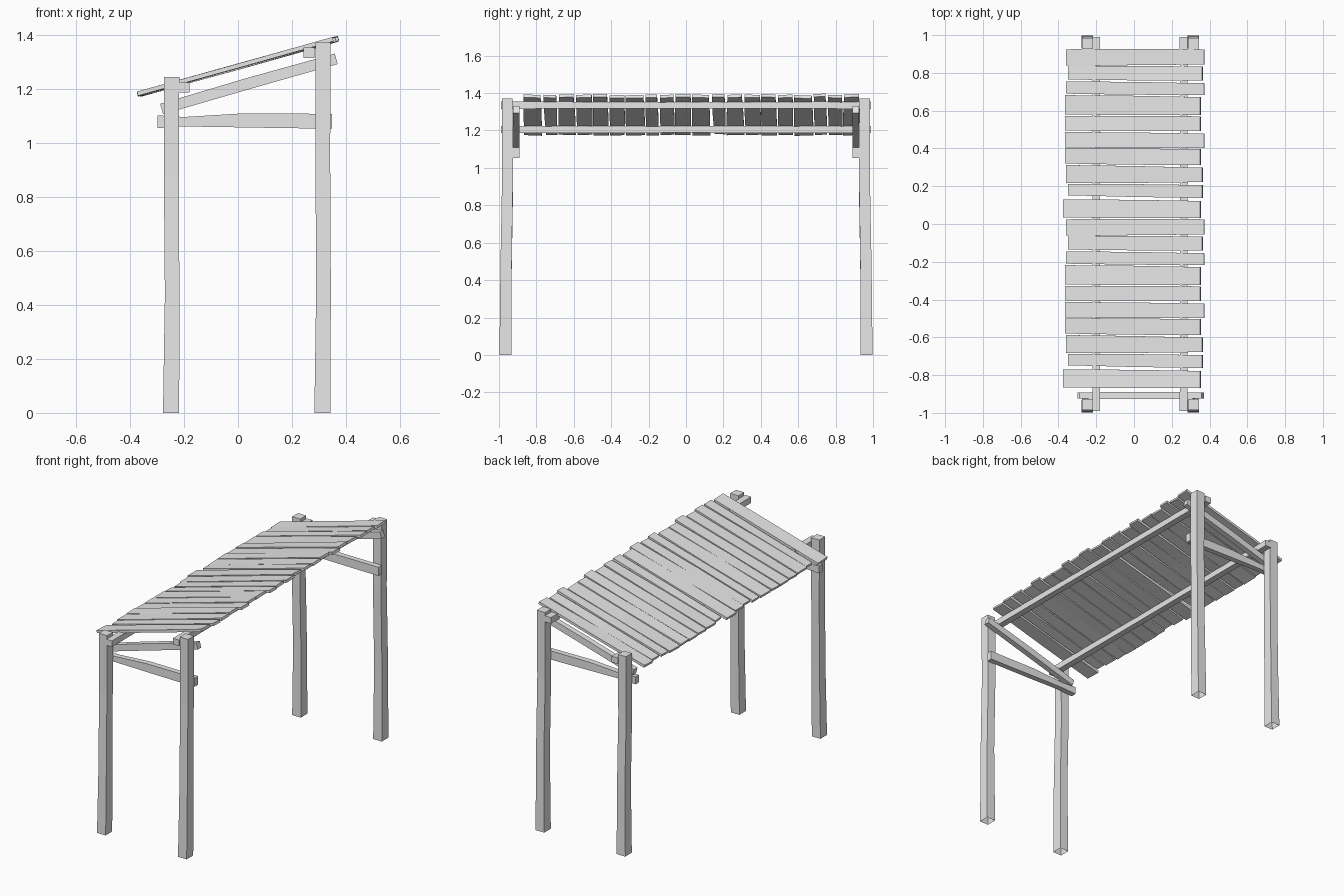
import bpy
import bmesh
import random
from mathutils import Vector

random.seed(4)
if "Cube" in bpy.data.objects:
    bpy.data.objects.remove(bpy.data.objects["Cube"], do_unlink=True)

wood = bpy.data.materials.new("grey wood")
wood.use_nodes = True
wood.diffuse_color = (0.8, 0.8, 0.8, 1)
wood.node_tree.nodes["Principled BSDF"].inputs["Base Color"].default_value = (0.8, 0.8, 0.8, 1)

X, Y, Z = Vector((1, 0, 0)), Vector((0, 1, 0)), Vector((0, 0, 1))


def loft(name, rings, cap_start=True):
    """Skin a row of four-cornered rings into one flat-faced timber."""
    bm = bmesh.new()
    rows = [[bm.verts.new(p) for p in ring] for ring in rings]
    for a, b in zip(rows, rows[1:]):
        for i in range(4):
            j = (i + 1) % 4
            bm.faces.new((a[i], a[j], b[j], b[i]))
    if cap_start:
        bm.faces.new(rows[0][::-1])
    bm.faces.new(rows[-1])
    bmesh.ops.recalc_face_normals(bm, faces=bm.faces[:])
    mesh = bpy.data.meshes.new(name)
    bm.to_mesh(mesh)
    bm.free()
    mesh.materials.append(wood)
    obj = bpy.data.objects.new(name, mesh)
    bpy.context.collection.objects.link(obj)


def timber(name, stations, u, v, cap_start=True):
    """Rough beam through stations of (centre, size along u, size along v)."""
    rings = []
    for centre, du, dv in stations:
        c = Vector(centre)
        rings.append([c + u * (du / 2 * su) + v * (dv / 2 * sv)
                      for su, sv in ((-1, -1), (1, -1), (1, 1), (-1, 1))])
    loft(name, rings, cap_start)


# Four slightly crooked posts, the left pair taller
for side, x, top in (("right", -0.248, 1.245), ("left", 0.313, 1.372)):
    for end, s in (("front", -1), ("back", 1)):
        timber(f"{end}_{side}_post", [
            ((x, s * 0.965, 0), 0.06, 0.065),
            ((x + 0.004, s * 0.962, top * 0.35), 0.054, 0.06),
            ((x + 0.001, s * 0.954, top * 0.7), 0.055, 0.058),
            ((x + 0.002, s * 0.956, top), 0.057, 0.058)], X, Y, cap_start=False)

# Long rails beneath the roof
for side, x, z in (("right", -0.2, 1.206), ("left", 0.263, 1.335)):
    timber(f"{side}_rail", [((x, -0.99, z), 0.042, 0.038),
                            ((x, 0, z), 0.038, 0.036),
                            ((x, 0.99, z), 0.042, 0.038)], X, Z)

# Sloping rafter and level brace at each end
for end, s in (("front", -1), ("back", 1)):
    y = s * 0.908
    slant = Vector((-0.28, 0, 1)).normalized()
    timber(f"{end}_rafter", [((-0.283, y, 1.126), 0.034, 0.04),
                             ((0.04, y, 1.221), 0.036, 0.042),
                             ((0.364, y, 1.312), 0.034, 0.04)], Y, slant)
    timber(f"{end}_brace", [((-0.298, y, 1.079), 0.034, 0.047),
                            ((-0.2, y, 1.079), 0.034, 0.035),
                            ((0.02, y, 1.084), 0.036, 0.052),
                            ((0.2, y, 1.082), 0.034, 0.054),
                            ((0.348, y, 1.081), 0.034, 0.054)], Y, Z)

# Roof slats: x ends, then y edges at the low end and at the high end
SLATS = [
    (-0.36, 0.37, 0.84, 0.925, 0.845, 0.925),
    (-0.35, 0.36, 0.765, 0.838, 0.76, 0.833),
    (-0.36, 0.37, 0.69, 0.755, 0.683, 0.745),
    (-0.365, 0.35, 0.58, 0.682, 0.577, 0.672),
    (-0.365, 0.35, 0.495, 0.572, 0.492, 0.57),
    (-0.365, 0.37, 0.405, 0.487, 0.402, 0.478),
    (-0.365, 0.35, 0.32, 0.4, 0.312, 0.396),
    (-0.36, 0.36, 0.217, 0.312, 0.222, 0.298),
    (-0.35, 0.36, 0.152, 0.212, 0.138, 0.206),
    (-0.375, 0.35, 0.035, 0.13, 0.032, 0.122),
]
SLOPE, THICK = 0.279, 0.016
down = Vector((SLOPE, 0, -1)).normalized() * THICK


def slat_ring(x, y0, y1, lift):
    z = 1.292 + SLOPE * x + lift
    tilt = random.uniform(-0.002, 0.002)
    a, b = Vector((x, y0, z + tilt)), Vector((x, y1, z - tilt))
    return [a, b, b + down, a + down]


# The run of ten slats is laid twice along the roof
for run in range(2):
    shift = -0.9 * run
    for i, (x0, x1, a0, a1, b0, b1) in enumerate(SLATS):
        lift = random.uniform(-0.003, 0.002)
        mid = [(a0 + b0) / 2 + shift, (a1 + b1) / 2 + shift]
        loft(f"roof_slat_{run * len(SLATS) + i + 1}", [
            slat_ring(x0, a0 + shift, a1 + shift, lift),
            slat_ring((x0 + x1) / 2, mid[0] - 0.002, mid[1] + 0.002, lift),
            slat_ring(x1, b0 + shift, b1 + shift, lift)])
